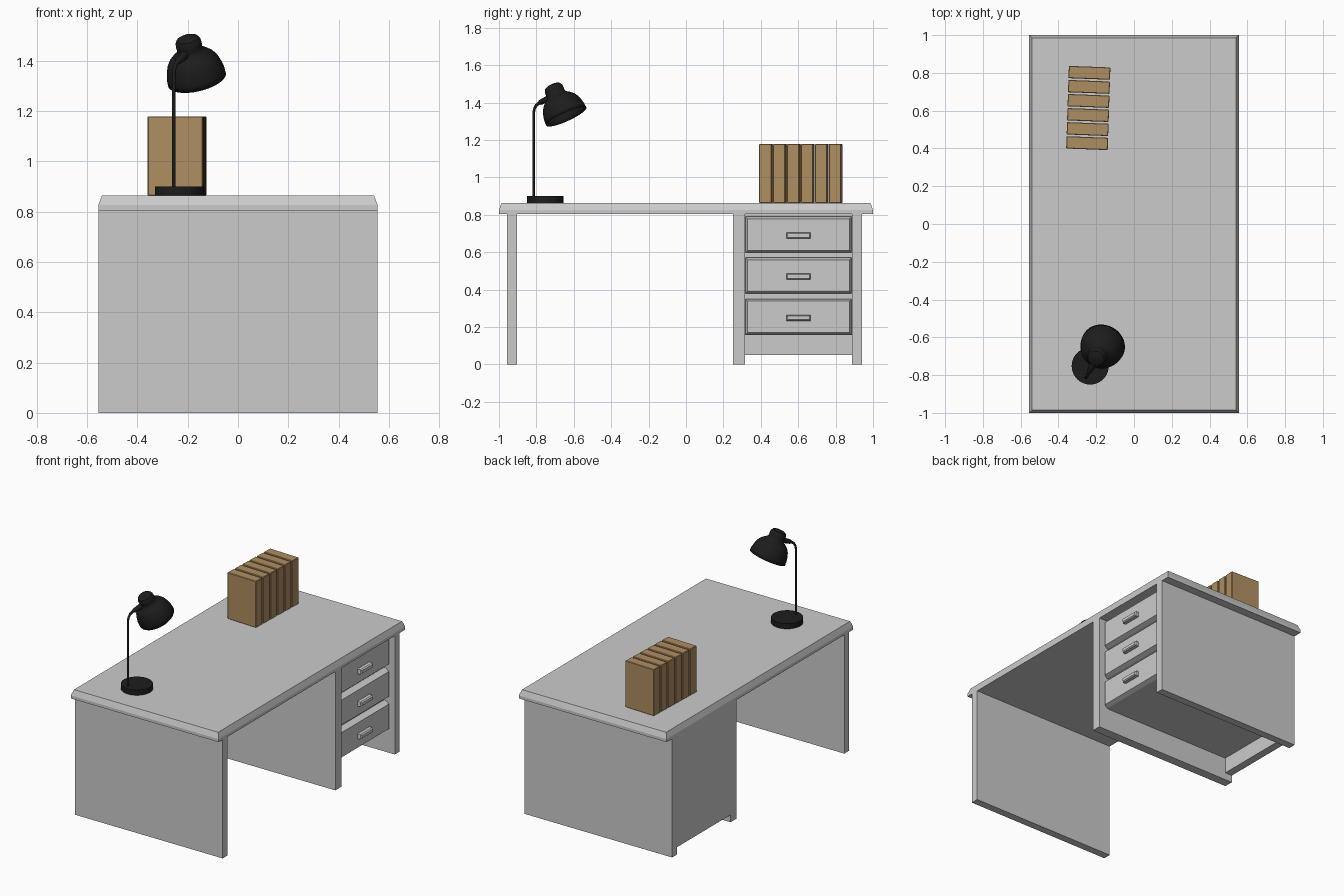
import bpy, bmesh, math
from mathutils import Vector

if "Cube" in bpy.data.objects:
    bpy.data.objects.remove(bpy.data.objects["Cube"])


def material(name, rgb):
    m = bpy.data.materials.new(name)
    m.diffuse_color = (*rgb, 1)
    m.use_nodes = True
    m.node_tree.nodes["Principled BSDF"].inputs["Base Color"].default_value = m.diffuse_color
    return m


BLACK = material("black", (0.012, 0.012, 0.012))
BROWN = material("brown", (0.43, 0.27, 0.12))


def finish(name, bm, mat=None):
    bmesh.ops.recalc_face_normals(bm, faces=bm.faces)
    me = bpy.data.meshes.new(name)
    bm.to_mesh(me)
    bm.free()
    ob = bpy.data.objects.new(name, me)
    bpy.context.collection.objects.link(ob)
    if mat:
        me.materials.append(mat)
    return ob


def box(name, x, y, z, mat=None, chamfer=None):
    """Box from ranges; chamfer=(axis, inset, depth) tapers the + side of an axis."""
    bm = bmesh.new()
    bmesh.ops.create_cube(bm, size=1)
    r = (x, y, z)
    for v in bm.verts:
        v.co = [r[i][v.co[i] > 0] for i in range(3)]
    if chamfer:
        a, inset, depth = chamfer
        top = [f for f in bm.faces if all(abs(v.co[a] - r[a][1]) < 1e-5 for v in f.verts)]
        ext = bmesh.ops.extrude_face_region(bm, geom=top)
        bmesh.ops.delete(bm, geom=top, context='FACES_ONLY')
        new = [g for g in ext["geom"] if isinstance(g, bmesh.types.BMVert)]
        for v in bm.verts:
            if v in new:
                for i in range(3):
                    if i != a:
                        mid = sum(r[i]) / 2
                        v.co[i] += inset if v.co[i] < mid else -inset
            elif abs(v.co[a] - r[a][1]) < 1e-5:
                v.co[a] -= depth
    return finish(name, bm, mat)


def smooth(ob, angle=35):
    bpy.ops.object.select_all(action='DESELECT')
    ob.select_set(True)
    bpy.context.view_layer.objects.active = ob
    bpy.ops.object.shade_smooth_by_angle(angle=math.radians(angle))


def lathe(name, profile, loc, axis, mat, n=40):
    """Surface of revolution from (radius, height) points along an axis."""
    bm = bmesh.new()
    vs = [bm.verts.new((r, 0, h)) for r, h in profile]
    es = [bm.edges.new(p) for p in zip(vs, vs[1:])]
    bmesh.ops.spin(bm, geom=vs + es, cent=(0, 0, 0), axis=(0, 0, 1),
                   angle=math.tau, steps=n)
    bmesh.ops.remove_doubles(bm, verts=bm.verts, dist=1e-5)
    ob = finish(name, bm, mat)
    ob.location = loc
    ob.rotation_euler = Vector(axis).to_track_quat('Z', 'Y').to_euler()
    smooth(ob)
    return ob


def tube(name, pts, mat, sides=12):
    """Swept round tube through (x, y, z, radius) points."""
    bm = bmesh.new()
    rings = []
    P = [Vector(p[:3]) for p in pts]
    for i, p in enumerate(pts):
        d = (P[min(i + 1, len(P) - 1)] - P[max(i - 1, 0)]).normalized()
        u = d.cross(Vector((1, -0.55, 0))).normalized()
        w = d.cross(u)
        rings.append([bm.verts.new(P[i] + p[3] * (u * math.cos(t) + w * math.sin(t)))
                      for t in (math.tau * k / sides for k in range(sides))])
    for a, b in zip(rings, rings[1:]):
        for k in range(sides):
            j = (k + 1) % sides
            bm.faces.new((a[k], a[j], b[j], b[k]))
    bm.faces.new(rings[0])
    bm.faces.new(rings[-1])
    smooth(finish(name, bm, mat), 50)


# Desk top with chamfered upper edge
W = (-0.555, 0.555)
box("desk_top", W, (-1, 1), (0.805, 0.863), chamfer=(2, 0.014, 0.038))

# Side panels, cabinet back and drawer carcass
for name, y in (("left_panel", (-0.957, -0.904)),
                ("inner_panel", (0.251, 0.315)),
                ("right_panel", (0.888, 0.941))):
    box(name, W, y, (0, 0.805))
box("cabinet_back", (-0.555, -0.5), (0.315, 0.888), (0.05, 0.805))
box("drawer_carcass", (-0.5, 0.475), (0.315, 0.888), (0.158, 0.805))

# Drawer fronts and bar handles
for i, (z0, z1) in enumerate(((0.158, 0.35), (0.378, 0.571), (0.597, 0.79))):
    box(f"drawer_front_{i}", (0.475, 0.52), (0.317, 0.886), (z0, z1),
        chamfer=(0, 0.012, 0.03))
    zc = (z0 + z1) / 2 - 0.005
    box(f"drawer_handle_{i}", (0.52, 0.55), (0.537, 0.666), (zc - 0.016, zc + 0.016),
        chamfer=(0, 0.006, 0.008))

# Row of slightly turned books
for i in range(6):
    b = box(f"book_{i}", (-0.11, 0.11), (-0.0325, 0.0325), (0, 0.315), BROWN)
    b.location = (-0.248 + 0.0024 * i, 0.428 + 0.0745 * i, 0.863)
    b.rotation_euler.z = math.radians(-2.2)
    bev = b.modifiers.new("edge", 'BEVEL')
    bev.width = 0.003
    bev.segments = 1

# Lamp base
lathe("lamp_base", [(0, 0), (0.098, 0), (0.098, 0.036), (0, 0.036)],
      (-0.232, -0.752, 0.863), (0, 0, 1), BLACK)

# Lamp stem, bending and thickening into the shade
tube("lamp_stem", [(-0.255, -0.815, 0.89, 0.007), (-0.255, -0.815, 1.34, 0.007),
                   (-0.253, -0.811, 1.365, 0.007), (-0.247, -0.801, 1.385, 0.008),
                   (-0.238, -0.784, 1.398, 0.009), (-0.236, -0.78, 1.40, 0.014),
                   (-0.214, -0.738, 1.42, 0.018), (-0.192, -0.695, 1.44, 0.018)], BLACK)

# Lamp shade, open at the mouth
shade = lathe("lamp_shade",
              [(0, 0), (0.03, 0.002), (0.044, 0.009), (0.051, 0.022), (0.052, 0.04),
               (0.051, 0.055), (0.056, 0.065), (0.074, 0.078), (0.091, 0.094),
               (0.104, 0.115), (0.112, 0.14), (0.117, 0.165), (0.118, 0.19)],
              (-0.203, -0.717, 1.494), (0.21, 0.405, -0.89), BLACK)
sol = shade.modifiers.new("wall", 'SOLIDIFY')
sol.thickness = 0.004
sol.offset = -1
